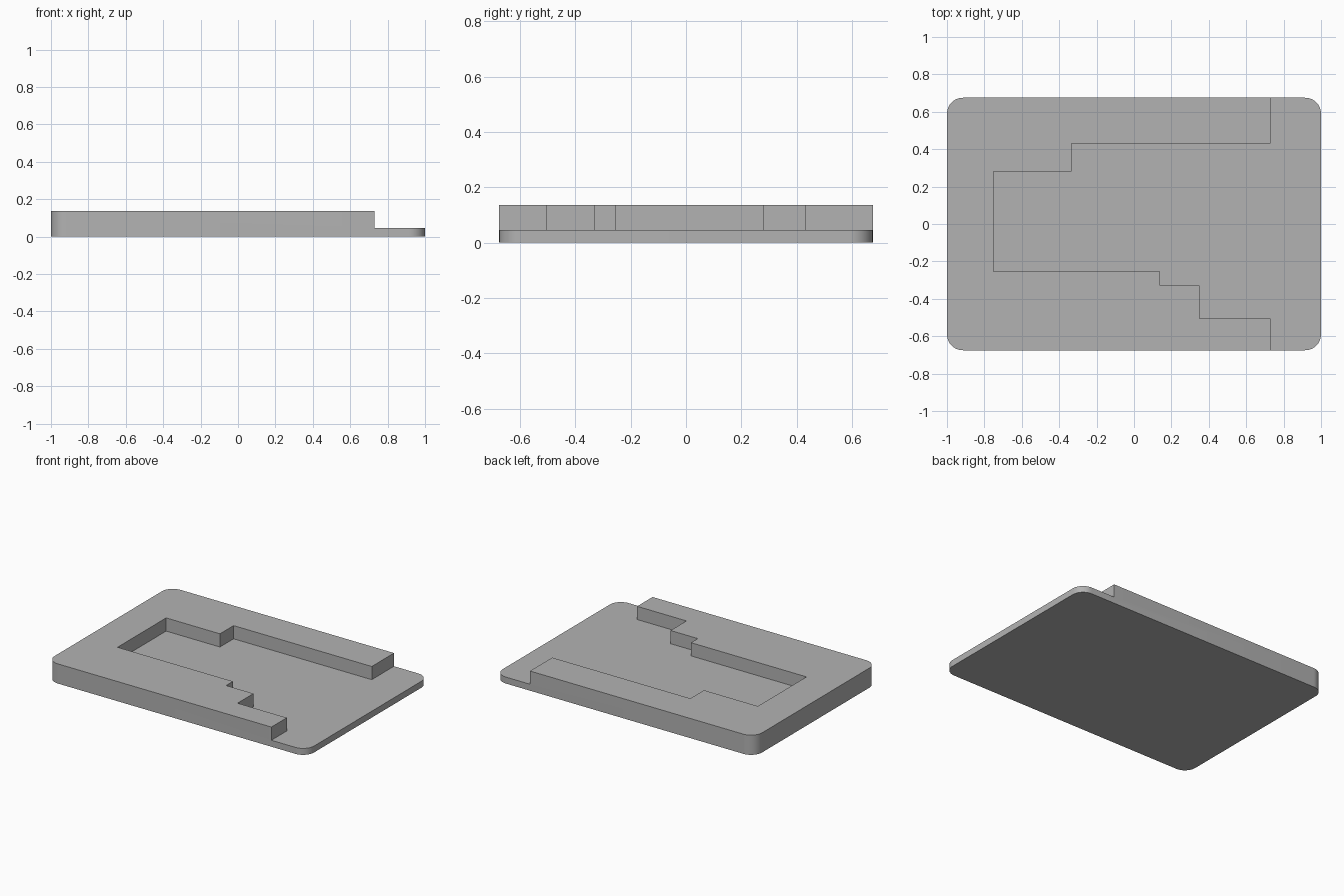
import bpy
import bmesh
from math import cos, sin, pi, radians

cube = bpy.data.objects.get("Cube")
if cube:
    bpy.data.objects.remove(cube, do_unlink=True)

HALF_X, HALF_Y = 1.0, 0.675
FLOOR, TOP = 0.045, 0.137
RADIUS, STEPS = 0.085, 12

grey = bpy.data.materials.new("plain_grey")
grey.use_nodes = True
colour = (0.45, 0.45, 0.45, 1)
grey.diffuse_color = colour
grey.node_tree.nodes["Principled BSDF"].inputs["Base Color"].default_value = colour


def prism(name, outline, z0, z1):
    """Extrude a counter-clockwise outline from z0 to z1."""
    bm = bmesh.new()
    face = bm.faces.new([bm.verts.new((x, y, z0)) for x, y in outline])
    ext = bmesh.ops.extrude_face_region(bm, geom=[face])
    moved = [v for v in ext["geom"] if isinstance(v, bmesh.types.BMVert)]
    bmesh.ops.translate(bm, verts=moved, vec=(0, 0, z1 - z0))
    bmesh.ops.recalc_face_normals(bm, faces=bm.faces)
    mesh = bpy.data.meshes.new(name)
    bm.to_mesh(mesh)
    bm.free()
    mesh.materials.append(grey)
    obj = bpy.data.objects.new(name, mesh)
    bpy.context.collection.objects.link(obj)
    return obj


# Slab with rounded vertical corners
slab_outline = []
for i, (sx, sy) in enumerate([(1, 1), (-1, 1), (-1, -1), (1, -1)]):
    for k in range(STEPS + 1):
        a = (i + k / STEPS) * pi / 2
        slab_outline.append((sx * (HALF_X - RADIUS) + RADIUS * cos(a),
                             sy * (HALF_Y - RADIUS) + RADIUS * sin(a)))
tray = prism("stepped_tray", slab_outline, 0, TOP)

# Stepped pocket, open at the left end
pocket_outline = [
    (-0.75, -0.255), (0.14, -0.255), (0.14, -0.33), (0.35, -0.33),
    (0.35, -0.505), (0.73, -0.505), (0.73, -0.8), (1.2, -0.8),
    (1.2, 0.8), (0.73, 0.8), (0.73, 0.43), (-0.335, 0.43),
    (-0.335, 0.28), (-0.75, 0.28),
]
cutter = prism("pocket_cutter", pocket_outline, FLOOR, TOP + 0.2)
cutter.hide_render = True

cut = tray.modifiers.new("pocket", 'BOOLEAN')
cut.operation = 'DIFFERENCE'
cut.solver = 'EXACT'
cut.object = cutter

bpy.ops.object.select_all(action='DESELECT')
bpy.context.view_layer.objects.active = tray
tray.select_set(True)
bpy.ops.object.modifier_apply(modifier=cut.name)
bpy.data.objects.remove(cutter, do_unlink=True)

# Smooth corners, crisp edges
bpy.ops.object.shade_smooth_by_angle(angle=radians(30))
